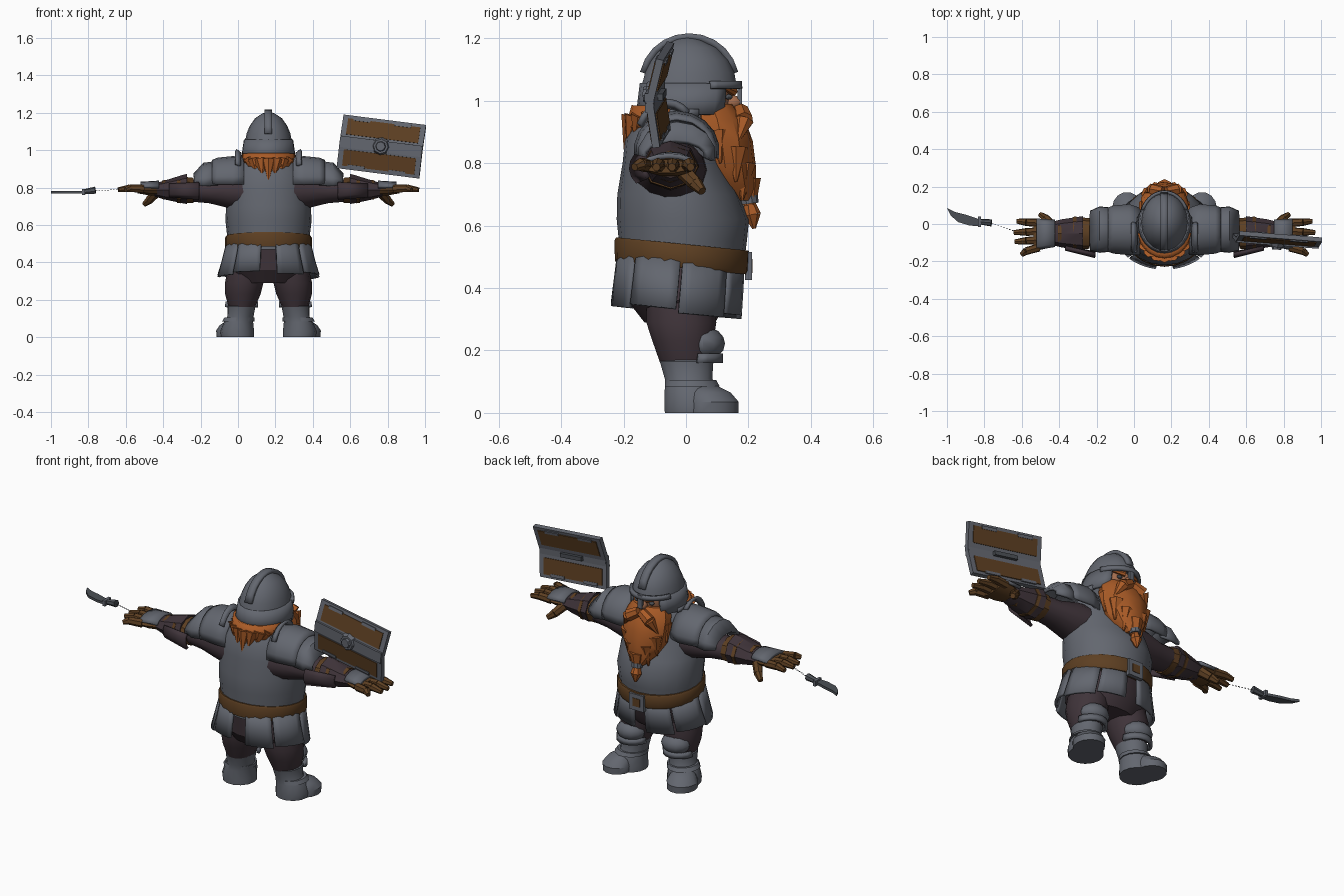
import bpy, bmesh, math
from mathutils import Matrix, Vector

if "Cube" in bpy.data.objects:
    bpy.data.objects.remove(bpy.data.objects["Cube"])

CX = 0.163  # body symmetry plane


def material(name, r, g, b):
    m = bpy.data.materials.new(name)
    m.use_nodes = True
    m.diffuse_color = (r, g, b, 1)
    m.node_tree.nodes["Principled BSDF"].inputs["Base Color"].default_value = (r, g, b, 1)
    return m


STEEL = material("steel grey", 0.125, 0.135, 0.16)
CLOTH = material("dark plum cloth", 0.05, 0.034, 0.042)
LEATHER = material("brown leather", 0.11, 0.05, 0.016)
HAIR = material("orange hair", 0.4, 0.105, 0.02)
SKIN = material("tan skin", 0.36, 0.15, 0.075)
BLADE = material("dark iron", 0.07, 0.078, 0.09)


def finish(name, bm, mat, sheet=0):
    bmesh.ops.recalc_face_normals(bm, faces=bm.faces)
    me = bpy.data.meshes.new(name)
    bm.to_mesh(me)
    bm.free()
    ob = bpy.data.objects.new(name, me)
    bpy.context.collection.objects.link(ob)
    me.materials.append(mat)
    if sheet:
        mod = ob.modifiers.new("thickness", "SOLIDIFY")
        mod.thickness, mod.offset = sheet, 0
    return ob


def loft(name, mat, rings, axis="z", n=16, arc=None, tilt=0, s=1, sheet=0.016):
    """Rings are (position, centre u, centre v, radius u, radius v)."""
    bm = bmesh.new()
    a0, a1 = arc or (0, 360)
    count = n + 1 if arc else n
    loops = []
    for t, u, v, ru, rv in rings:
        loop = []
        for i in range(count):
            a = math.radians(a0 + (a1 - a0) * i / n)
            p, q = u + ru * math.cos(a), v + rv * math.sin(a)
            x, y, z = (p, q, t + tilt * q) if axis == "z" else (t, p, q)
            loop.append(bm.verts.new((CX + s * x, y, z)))
        loops.append(loop)
    for A, B in zip(loops, loops[1:]):
        for i in range(n):
            j = (i + 1) % count
            bm.faces.new((A[i], A[j], B[j], B[i]))
    if not arc:
        bm.faces.new(loops[0])
        bm.faces.new(loops[-1])
    return finish(name, bm, mat, sheet if arc else 0)


def rod(name, mat, p, q, r0, r1, s=1, n=7):
    p, q = Vector((CX + s * p[0], *p[1:])), Vector((CX + s * q[0], *q[1:]))
    rot = (q - p).to_track_quat("Z", "Y").to_matrix().to_4x4()
    bm = bmesh.new()
    bmesh.ops.create_cone(bm, cap_ends=True, segments=n, radius1=r0, radius2=r1, depth=(q - p).length,
                          matrix=Matrix.Translation((p + q) / 2) @ rot)
    return finish(name, bm, mat)


def blob(name, mat, c, r, s=1):
    bm = bmesh.new()
    bmesh.ops.create_uvsphere(bm, u_segments=12, v_segments=8, radius=1,
                              matrix=Matrix.Translation((CX + s * c[0], c[1], c[2])) @ Matrix.Diagonal((*r, 1)))
    return finish(name, bm, mat)


def box(name, mat, c, size, frame=None):
    frame = frame or Matrix.Translation((CX, 0, 0))
    bm = bmesh.new()
    bmesh.ops.create_cube(bm, size=1, matrix=frame @ Matrix.Translation(c) @ Matrix.Diagonal((*size, 1)))
    return finish(name, bm, mat)


def slab(name, mat, points, z0, z1):
    bm = bmesh.new()
    f = bm.faces.new([bm.verts.new((x, y, z0)) for x, y in points])
    top = bmesh.ops.extrude_face_region(bm, geom=[f])["geom"]
    bmesh.ops.translate(bm, vec=(0, 0, z1 - z0), verts=[v for v in top if isinstance(v, bmesh.types.BMVert)])
    return finish(name, bm, mat)


# Torso armour, belt, tunic and skirt plates
loft("breastplate", STEEL, [(.47, 0, -.015, .215, .2), (.55, 0, -.01, .222, .205), (.62, 0, -.01, .23, .212),
     (.7, 0, -.025, .227, .195), (.8, 0, -.04, .21, .163), (.88, 0, -.045, .195, .15),
     (.95, 0, -.035, .145, .115), (1.0, 0, -.02, .09, .09)], n=20)
loft("belt", LEATHER, [(.463, 0, -.015, .226, .212), (.475, 0, -.013, .232, .215), (.53, 0, -.012, .232, .217),
     (.54, 0, -.012, .226, .212)], n=24, tilt=-.1)
box("belt_buckle", STEEL, (0, .2, .47), (.09, .022, .09))
box("buckle_plate", LEATHER, (0, .2105, .47), (.045, .006, .045))
loft("tunic", CLOTH, [(.48, 0, -.02, .2, .18), (.36, 0, -.025, .225, .165), (.29, 0, -.02, .17, .115)], n=18)
spans = [(-80, -46), (-44, 0), (2, 46), (48, 82), (98, 132), (134, 178), (180, 224), (226, 260)]
for i, span in enumerate(spans):
    lift = .012 * (i % 2)
    loft(f"skirt_plate_{i + 1}", STEEL, [(.49, 0, -.017, .222, .2), (.41, 0, -.024, .242, .203),
         (.318 + lift, 0, -.032, .266, .205)], n=5, arc=span, tilt=-.1, sheet=.014)

# Limbs, built once for each side
for s, side in ((1, "left"), (-1, "right")):
    loft(side + "_legging", CLOTH, [(.37, .115, -.02, .1, .11), (.29, .13, -.015, .103, .115),
         (.23, .137, -.01, .095, .1), (.16, .143, 0, .07, .085)], s=s, n=14)
    loft(side + "_boot", STEEL, [(0, .165, .02, .088, .09), (.03, .167, .02, .09, .092), (.08, .16, .015, .078, .085),
         (.11, .15, .008, .07, .078), (.165, .145, .002, .075, .088), (.172, .145, .002, .068, .08)], s=s, n=14)
    loft(side + "_toe_cap", STEEL, [(0, .2, .085, .077, .085), (.035, .2, .085, .08, .086), (.065, .195, .075, .065, .07),
         (.09, .18, .05, .04, .045)], s=s, n=14)
    loft(side + "_boot_strap", STEEL, [(.085, .162, .02, .086, .09), (.105, .155, .015, .08, .084)], s=s, n=14)
    blob(side + "_knee_guard", STEEL, (.14, .055, .222), (.08, .07, .055), s)
    loft(side + "_shin_rim", STEEL, [(.16, .145, .02, .082, .09), (.19, .143, .025, .08, .085)],
         arc=(10, 170), n=8, s=s)

    # Sleeve, elbow band and flared bracer
    loft(side + "_sleeve", CLOTH, [(.12, -.05, .775, .12, .105), (.22, -.045, .78, .108, .09),
         (.32, -.045, .78, .085, .065), (.44, -.045, .785, .07, .06)], "x", s=s, n=14)
    loft(side + "_elbow_band", LEATHER, [(.4, -.05, .785, .082, .07), (.435, -.05, .787, .084, .072)], "x", s=s, n=10)
    loft(side + "_bracer", CLOTH, [(.435, -.05, .792, .092, .08), (.45, -.05, .792, .09, .078),
         (.55, -.05, .787, .075, .052), (.61, -.05, .787, .06, .035)], "x", s=s, n=8)
    loft(side + "_bracer_fin", CLOTH, [(.37, -.055, .785, .12, .08), (.53, -.05, .787, .085, .06)], "x",
         s=s, n=4, arc=(150, 215))
    for d in (.47, .55):
        loft(side + "_bracer_strap", LEATHER, [(d, -.05, .788, .06 + (.56 - d) * .35, .05 + (.56 - d) * .25),
             (d + .018, -.05, .788, .06 + (.55 - d) * .35, .05 + (.55 - d) * .25)], "x", s=s, n=8)

    # Gloved hand with a steel back plate
    loft(side + "_palm", LEATHER, [(.58, -.05, .785, .055, .032), (.64, -.055, .787, .078, .03),
         (.7, -.062, .79, .083, .022)], "x", s=s, n=10)
    loft(side + "_hand_plate", STEEL, [(.585, -.05, .792, .07, .037), (.685, -.055, .793, .082, .03)], "x",
         arc=(15, 165), n=6, s=s)
    for i, (y0, x1, y1) in enumerate([(.005, .79, .015), (-.04, .805, -.045), (-.085, .8, -.095), (-.125, .765, -.165)]):
        mid = (.74, (y0 + y1) / 2, .796)
        rod(f"{side}_finger_{i + 1}_base", LEATHER, (.67, y0, .792), mid, .023, .021, s)
        rod(f"{side}_finger_{i + 1}_tip", LEATHER, mid, (x1, y1, .787), .021, .013, s)
    rod(side + "_thumb_base", LEATHER, (.6, -.01, .775), (.635, .03, .735), .027, .023, s)
    rod(side + "_thumb_tip", LEATHER, (.635, .03, .735), (.665, .052, .71), .023, .014, s)

    # Layered shoulder plates
    loft(side + "_shoulder_plate", STEEL, [(.13, -.04, .84, .12, .115), (.19, -.03, .84, .13, .12), (.27, -.03, .84, .122, .112),
         (.3, -.03, .84, .112, .1)], "x", s=s, n=10, arc=(-12, 192))
    loft(side + "_upper_arm_plate", STEEL, [(.27, -.03, .83, .11, .105), (.345, -.03, .825, .118, .1),
         (.395, -.035, .825, .1, .045)], "x", s=s, n=8, arc=(-10, 190))
    loft(side + "_shoulder_ridge", STEEL, [(.15, -.06, .85, .095, .13), (.175, -.06, .85, .105, .15)], "x",
         s=s, n=8, arc=(50, 150))

    # Face details and hair that come in pairs
    blob(side + "_eye", BLADE, (.045, .137, 1.012), (.015, .012, .009), s)
    rod(side + "_eyebrow", HAIR, (.02, .152, 1.03), (.085, .12, 1.045), .015, .008, s)
    rod(side + "_moustache", HAIR, (.008, .175, .968), (.065, .185, .935), .026, .032, s)
    rod(side + "_moustache_tip", HAIR, (.065, .185, .935), (.105, .165, .865), .032, .003, s)
    for x, y, z, dx, dy, dz in [(.1, .1, .9, .02, .01, -.1), (.085, .16, .85, .01, 0, -.11),
                                (.045, .185, .8, .01, -.005, -.12), (.05, .12, .8, .02, 0, -.12)]:
        rod(side + "_beard_lock", HAIR, (x, y, z), (x + dx, y + dy, z + dz), .04, .004, s)

# Head, helmet and crest
blob("face", SKIN, (0, .03, 1.02), (.105, .115, .12))
blob("nose", SKIN, (0, .15, .995), (.022, .03, .022))
loft("helmet_cheek_guard", STEEL, [(.955, 0, 0, .137, .152), (1.0, 0, .005, .132, .152), (1.055, 0, .01, .124, .15)],
     arc=(130, 410), n=18)
loft("helmet_dome", STEEL, [(1.045, 0, .01, .125, .155), (1.09, 0, .012, .117, .145), (1.13, 0, .012, .1, .125),
     (1.17, 0, .01, .072, .09), (1.195, 0, .005, .035, .045), (1.203, 0, .003, .012, .015)], n=18)
loft("helmet_brow_band", STEEL, [(1.038, 0, .01, .131, .163), (1.062, 0, .01, .129, .16)], n=16, arc=(25, 155))
loft("helmet_neck_rim", STEEL, [(.95, 0, 0, .142, .158), (.972, 0, 0, .14, .156)], n=16, arc=(165, 375))
box("nose_guard", STEEL, (0, .172, 1.025), (.026, .014, .075))
crest = [(math.cos(math.radians(a)), math.sin(math.radians(a))) for a in range(15, 171, 15)]
crest = [(.01 + .153 * c, 1.04 + .166 * k ** .9) for c, k in crest]
bm = bmesh.new()
pairs = [[bm.verts.new((CX + w, y, z)) for w in (-.02, .02)] for y, z in crest]
for (a, b), (c, d) in zip(pairs, pairs[1:]):
    bm.faces.new((a, b, d, c))
finish("helmet_crest", bm, STEEL, .02)

# Beard with a ringed braid, and hair at the nape
loft("beard", HAIR, [(.99, 0, .08, .105, .07), (.94, 0, .1, .13, .09), (.87, 0, .115, .13, .1), (.79, 0, .125, .118, .1),
     (.73, 0, .145, .085, .08), (.68, 0, .18, .035, .035)], n=11)
rod("beard_braid", HAIR, (0, .195, .75), (0, .2, .665), .045, .024)
rod("braid_ring", STEEL, (0, .2, .695), (0, .203, .67), .03, .03, n=10)
rod("braid_knot", HAIR, (0, .203, .67), (0, .21, .635), .02, .03)
rod("braid_tip", HAIR, (0, .21, .635), (0, .218, .59), .03, .006)
loft("nape_hair", HAIR, [(.98, 0, -.02, .125, .135), (.91, 0, -.04, .125, .135)], n=10, arc=(190, 350), sheet=.04)
for i in range(9):
    a = math.radians(194 + i * 19)
    x, y = math.cos(a), math.sin(a)
    rod("nape_lock", HAIR, (.122 * x, -.035 + .135 * y, .95),
        (.1 * x, -.045 + .15 * y, .905 - .07 * abs(y) ** 3 + .015 * (i % 2)), .038, .004)

# Folded shield: two leaning halves with boards, frame bands and a boss
base = (Matrix.Translation((.765, -.1, 1.02)) @ Matrix.Rotation(math.radians(-4.5), 4, "Z")
        @ Matrix.Rotation(math.radians(7.2), 4, "Y"))
for sign, lean, part in ((1, -14, "upper"), (-1, 8, "lower")):
    half = base @ Matrix.Rotation(math.radians(lean), 4, "X")
    box(f"shield_{part}_frame", STEEL, (0, 0, sign * .072), (.446, .024, .146), half)
    box(f"shield_{part}_board", LEATHER, (0, 0, sign * .083), (.39, .032, .088), half)
    for x in (-.12, .1):
        box(f"shield_{part}_clasp", STEEL, (x, 0, sign * .126), (.09, .037, .016), half)
box("shield_middle_band", STEEL, (0, 0, 0), (.44, .03, .06), base)
for r, y in ((.052, -.012), (.032, -.024)):
    bm = bmesh.new()
    bmesh.ops.create_cone(bm, cap_ends=True, segments=8, radius1=r, radius2=r * .75, depth=.026,
                          matrix=base @ Matrix.Translation((0, y, 0)) @ Matrix.Rotation(math.pi / 2, 4, "X"))
    finish("shield_boss", bm, STEEL)
box("shield_grip", BLADE, (0, .022, 0), (.14, .02, .022), base)

# Curved throwing knife and its chain
slab("knife_blade", BLADE, [(-1, .085), (-.96, .065), (-.9, .05), (-.84, .03), (-.815, .015), (-.83, -.012),
                            (-.88, -.008), (-.94, .01), (-.98, .045)], .768, .782)
rod("knife_handle", BLADE, (-.99, .012, .776), (-.925, .006, .785), .014, .02)
box("knife_guard", STEEL, (-.99, .012, .776), (.016, .055, .03))
for i in range(10):
    k = i / 9
    box("chain_link", STEEL, (-.92 + .14 * k, .004 - .05 * k, .783 + .008 * k), (.009, .003, .003))

# Smooth shading with crisp edges
bpy.ops.object.select_all(action="DESELECT")
for ob in bpy.context.collection.objects:
    if ob.type == "MESH":
        ob.select_set(True)
        bpy.context.view_layer.objects.active = ob
bpy.ops.object.shade_smooth_by_angle(angle=math.radians(32))
